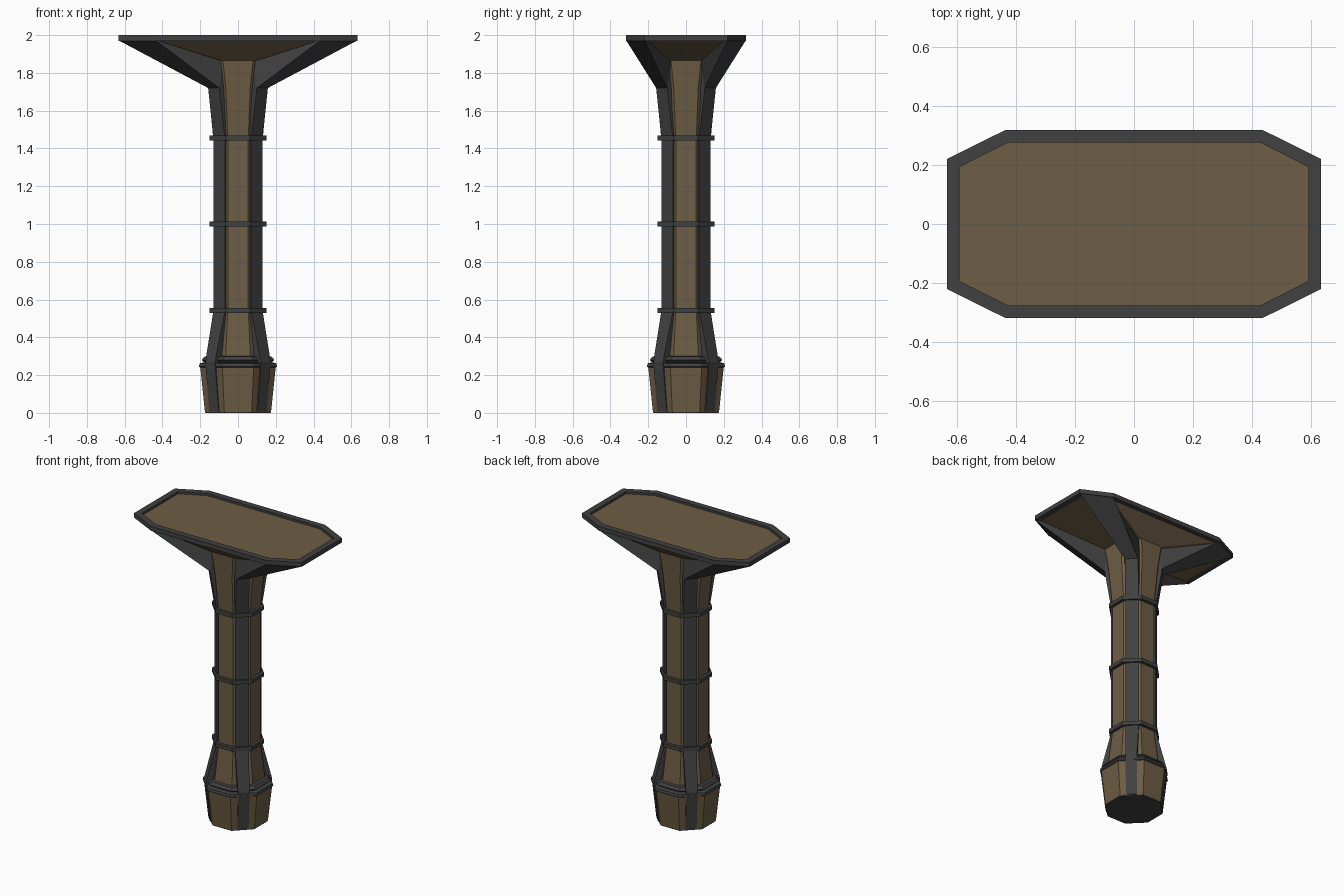
import bpy, bmesh, math

if "Cube" in bpy.data.objects:
    bpy.data.objects.remove(bpy.data.objects["Cube"])


def material(name, rgb):
    m = bpy.data.materials.new(name)
    m.diffuse_color = (*rgb, 1)
    m.use_nodes = True
    m.node_tree.nodes["Principled BSDF"].inputs["Base Color"].default_value = m.diffuse_color
    return m


BROWN = material("bronze_panel", (0.153, 0.109, 0.058))
DARK = material("dark_metal", (0.052, 0.052, 0.054))
T = math.tan(math.pi / 8)


def octagon(ax, ay, hx, hy, z):
    """Octagon: half sizes ax, ay; flat sides of half length hx, hy."""
    return [(ax, -hy, z), (ax, hy, z), (hx, ay, z), (-hx, ay, z),
            (-ax, hy, z), (-ax, -hy, z), (-hx, -ay, z), (hx, -ay, z)]


def regular(a, z):
    return octagon(a, a, a * T, a * T, z)


def loft(bm, rings, closed=False):
    """Skin a list of rings, capping the ends or joining last to first."""
    vs = [[bm.verts.new(p) for p in r] for r in rings]
    n = len(vs[0])
    pairs = list(zip(vs, vs[1:]))
    if closed:
        pairs.append((vs[-1], vs[0]))
    for a, b in pairs:
        for i in range(n):
            j = (i + 1) % n
            bm.faces.new((a[i], a[j], b[j], b[i]))
    if not closed:
        bm.faces.new(vs[0][::-1])
        bm.faces.new(vs[-1])


def finish(name, bm, mat):
    bmesh.ops.recalc_face_normals(bm, faces=bm.faces)
    me = bpy.data.meshes.new(name)
    bm.to_mesh(me)
    bm.free()
    me.materials.append(mat)
    ob = bpy.data.objects.new(name, me)
    bpy.context.collection.objects.link(ob)


def solid(name, rings, mat, closed=False):
    bm = bmesh.new()
    loft(bm, rings, closed)
    finish(name, bm, mat)


# Foot block with a dark sole
solid("sole", [regular(0.173, 0), regular(0.174, 0.006)], DARK)
solid("foot", [regular(0.175, 0.005), regular(0.2, 0.245)], BROWN)

# Shaft, flaring into the underside of the tabletop
shaft = [regular(a, z) for a, z in
         ((0.165, 0.24), (0.158, 0.30), (0.131, 0.54), (0.131, 1.45), (0.156, 1.72))]
shaft.append(octagon(0.17, 0.17, 0.08, 0.08, 1.865))
shaft.append(octagon(0.60, 0.29, 0.42, 0.20, 1.972))
shaft.append(octagon(0.60, 0.29, 0.42, 0.20, 1.985))
solid("shaft_and_tabletop", shaft, BROWN)

# Dark rim around the tabletop
solid("tabletop_rim", [octagon(0.632, 0.318, 0.435, 0.22, 1.97),
                       octagon(0.632, 0.318, 0.435, 0.22, 2.0),
                       octagon(0.59, 0.276, 0.425, 0.193, 2.0),
                       octagon(0.59, 0.276, 0.425, 0.193, 1.97)], DARK, True)

# Collars on the foot and bands round the shaft
solid("foot_collar", [regular(0.2, 0.24), regular(0.207, 0.245),
                      regular(0.203, 0.262), regular(0.18, 0.268)], DARK)
solid("upper_collar", [regular(0.175, 0.265), regular(0.192, 0.28),
                       regular(0.178, 0.298), regular(0.15, 0.302)], DARK)
for i, z in enumerate((0.543, 1.0, 1.456)):
    solid(f"band_{i + 1}", [regular(0.12, z - 0.013), regular(0.152, z - 0.013),
                            regular(0.152, z + 0.013), regular(0.12, z + 0.013)], DARK, True)

# Diagonal ribs that run up the corners and spread into brackets
rib = []
for r, w, z in ((0.18, 0.035, 0.008), (0.209, 0.036, 0.27),
                (0.141, 0.043, 0.54), (0.141, 0.043, 1.45)):
    s = math.sqrt(0.5)
    rib.append([((r + d) * s + t * s, (r + d) * s - t * s, z)
                for d, t in ((0, w), (0, -w), (-0.05, -w), (-0.05, w))])
rib.append([(0.158, 0.1, 1.72), (0.1, 0.158, 1.72), (0.075, 0.15, 1.865), (0.15, 0.075, 1.865)])
rib.append([(0.63, 0.219, 1.971), (0.434, 0.316, 1.971), (0.42, 0.28, 1.978), (0.59, 0.2, 1.978)])
for sx, sy, tag in ((1, 1, "back_right"), (-1, 1, "back_left"),
                    (1, -1, "front_right"), (-1, -1, "front_left")):
    solid(f"rib_{tag}", [[(x * sx, y * sy, z) for x, y, z in r] for r in rib], DARK)
